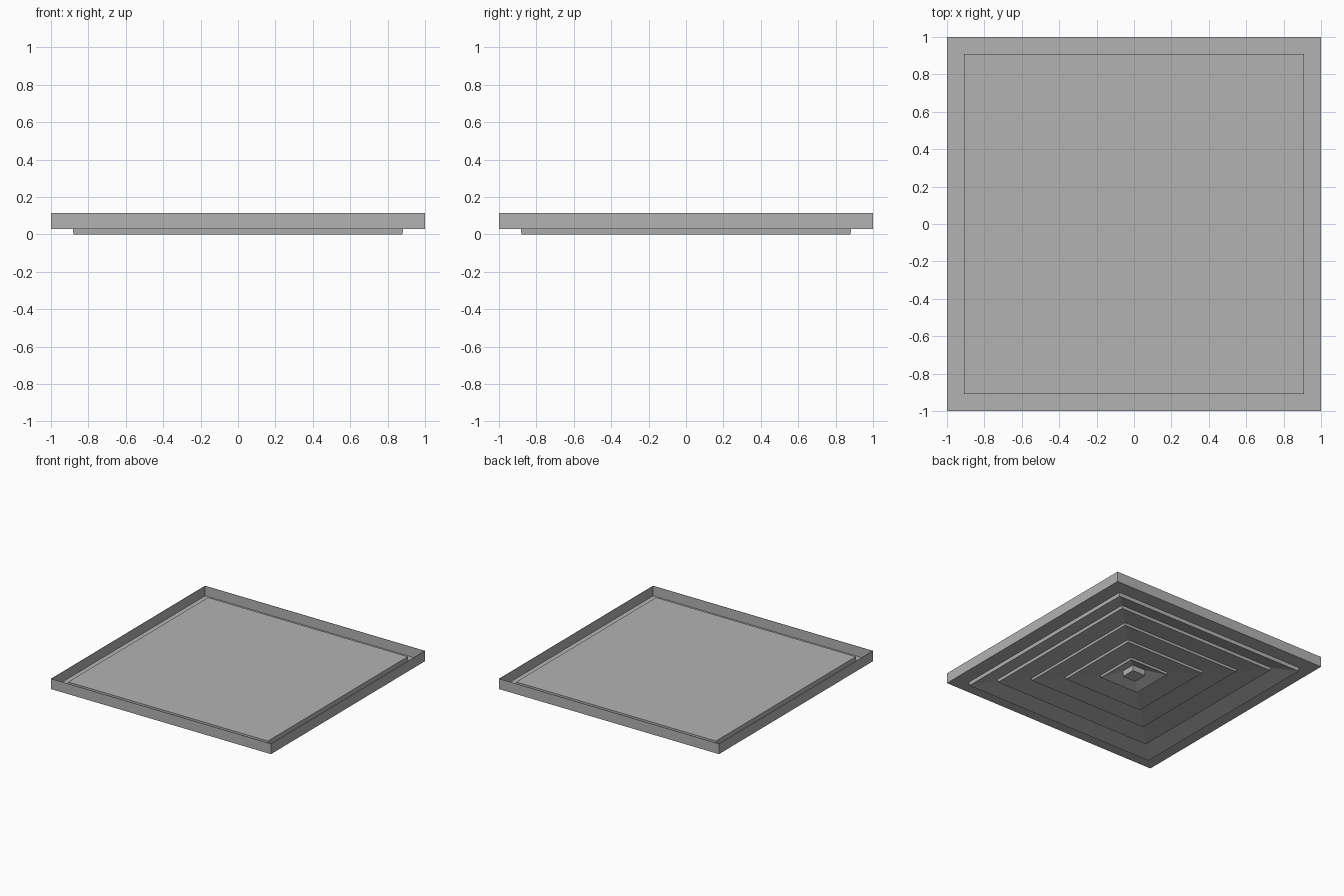
import bpy
import bmesh

cube = bpy.data.objects.get("Cube")
if cube:
    bpy.data.objects.remove(cube)

# Painted metal
grey = bpy.data.materials.new("painted_grey")
grey.use_nodes = True
colour = (0.45, 0.45, 0.45, 1)
grey.diffuse_color = colour
grey.node_tree.nodes["Principled BSDF"].inputs["Base Color"].default_value = colour


def square_loft(name, profile, closed=False, cap_start=False, cap_end=False):
    """Sweep a (half width, height) profile around a square."""
    bm = bmesh.new()
    corners = ((-1, -1), (1, -1), (1, 1), (-1, 1))
    rings = [[bm.verts.new((r * x, r * y, z)) for x, y in corners]
             for r, z in profile]
    pairs = list(zip(rings, rings[1:]))
    if closed:
        pairs.append((rings[-1], rings[0]))
    for a, b in pairs:
        for i in range(4):
            j = (i + 1) % 4
            bm.faces.new((a[i], a[j], b[j], b[i]))
    if cap_start:
        bm.faces.new(rings[0])
    if cap_end:
        bm.faces.new(rings[-1])
    bmesh.ops.recalc_face_normals(bm, faces=bm.faces)
    mesh = bpy.data.meshes.new(name)
    bm.to_mesh(mesh)
    bm.free()
    mesh.materials.append(grey)
    obj = bpy.data.objects.new(name, mesh)
    bpy.context.collection.objects.link(obj)
    return obj


# Thin upright rim with a flat flange turned inwards
square_loft("outer_frame", [(1, 0.115), (1, 0.03), (0.87, 0.03), (0.87, 0.034),
                            (0.997, 0.034), (0.997, 0.115)], closed=True)

# Shallow box closing the back
square_loft("back_plate", [(0.908, 0.032), (0.908, 0.078)], cap_end=True)

# Nested louvres: half width, lower edge, inner half width, inner height
louvres = [(0.88, 0, 0.727, 0.045),
           (0.727, 0.018, 0.545, 0.04),
           (0.545, 0.02, 0.364, 0.04),
           (0.364, 0.02, 0.176, 0.04),
           (0.176, 0.02, 0.06, 0.07)]
for n, (r, low, inner, high) in enumerate(louvres):
    square_loft(f"louvre_{n + 1}", [(r + 0.004, 0.046), (r, low),
                                    (inner - 0.008, high),
                                    (inner - 0.008, high + 0.006)], closed=True)

# Square plug in the middle
square_loft("centre_plug", [(0.06, 0.077), (0.06, 0.02)],
            cap_start=True, cap_end=True)
